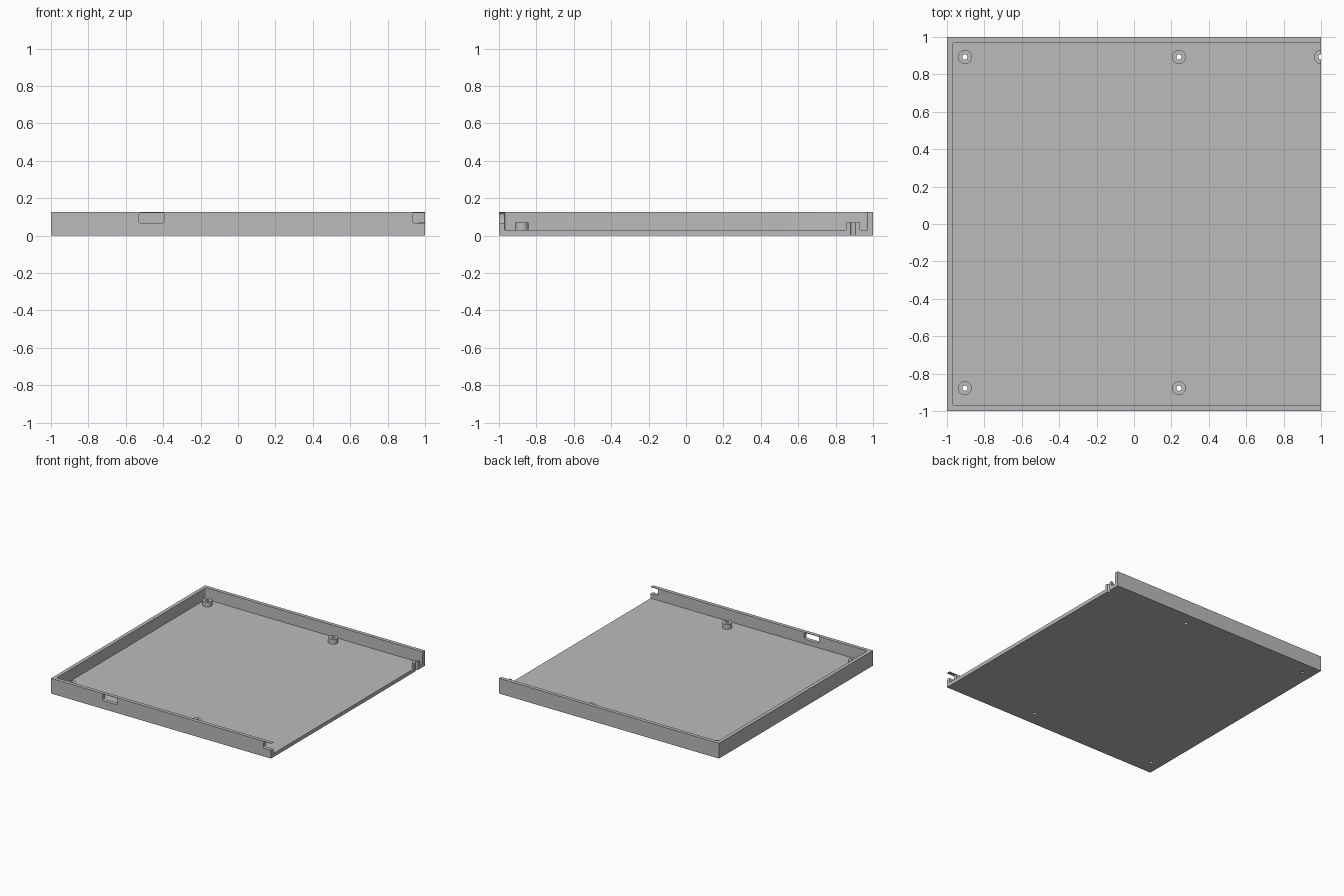
import bpy, bmesh, math

if "Cube" in bpy.data.objects:
    bpy.data.objects.remove(bpy.data.objects["Cube"])

grey = bpy.data.materials.new("warm_grey_plastic")
grey.diffuse_color = (0.5, 0.5, 0.5, 1)
grey.use_nodes = True
grey.node_tree.nodes["Principled BSDF"].inputs["Base Color"].default_value = grey.diffuse_color

W, H, T = 1.0, 0.125, 0.03          # half width, wall height, wall thickness
BOSS_TOP = 0.07


def finish(name, bm):
    mesh = bpy.data.meshes.new(name)
    bmesh.ops.recalc_face_normals(bm, faces=bm.faces)
    bm.to_mesh(mesh)
    bm.free()
    mesh.materials.append(grey)
    obj = bpy.data.objects.new(name, mesh)
    bpy.context.collection.objects.link(obj)
    return obj


def box(name, lo, hi, round_axis=None, radius=0.012):
    """Box between two corners, optionally rounding the edges along one axis."""
    bm = bmesh.new()
    bmesh.ops.create_cube(bm, size=1)
    for v in bm.verts:
        v.co = [(a + b) / 2 + c * (b - a) for a, b, c in zip(lo, hi, v.co)]
    if round_axis is not None:
        edges = [e for e in bm.edges
                 if abs((e.verts[0].co - e.verts[1].co)[round_axis]) > 1e-6]
        bmesh.ops.bevel(bm, geom=edges, offset=radius, segments=4,
                        profile=0.5, affect='EDGES')
    return finish(name, bm)


def cylinder(name, x, y, r, z0, z1, sides=32):
    bm = bmesh.new()
    bmesh.ops.create_cone(bm, cap_ends=True, segments=sides,
                          radius1=r, radius2=r, depth=z1 - z0)
    bmesh.ops.translate(bm, verts=bm.verts, vec=(x, y, (z0 + z1) / 2))
    return finish(name, bm)


def combine(target, tool, operation):
    mod = target.modifiers.new(operation.lower(), 'BOOLEAN')
    mod.operation, mod.solver, mod.object = operation, 'EXACT', tool
    bpy.ops.object.select_all(action='DESELECT')
    bpy.context.view_layer.objects.active = target
    target.select_set(True)
    bpy.ops.object.modifier_apply(modifier=mod.name)
    bpy.data.objects.remove(tool, do_unlink=True)


# Tray: floor and three walls, open on the right
tray = box("tray", (-W, -W, 0), (W, W, H))
combine(tray, box("cavity", (-W + T, -W + T, T), (W + 0.2, W - T, H + 0.2), 2),
        'DIFFERENCE')

# Screw bosses with through holes; the last one is halved by the open edge
spots = [(-0.904, 0.893), (0.24, 0.893), (-0.904, -0.878), (0.24, -0.878), (1.0, 0.893)]
for x, y in spots:
    combine(tray, cylinder("boss", x, y, 0.037, T - 0.01, BOSS_TOP), 'UNION')
for x, y in spots:
    combine(tray, cylinder("hole", x, y, 0.014, -0.1, 0.2, 24), 'DIFFERENCE')
combine(tray, box("edge_trim", (W, -2, -1), (W + 1, 2, 1)), 'DIFFERENCE')

# Port openings in the front wall, each under a thin top strip
for x0, x1 in ((-0.53, -0.395), (0.932, 1.1)):
    combine(tray, box("port", (x0, -W - 0.1, 0.068), (x1, -W + T + 0.005, H - 0.004), 1),
            'DIFFERENCE')

bpy.ops.object.shade_smooth_by_angle(angle=math.radians(30))
